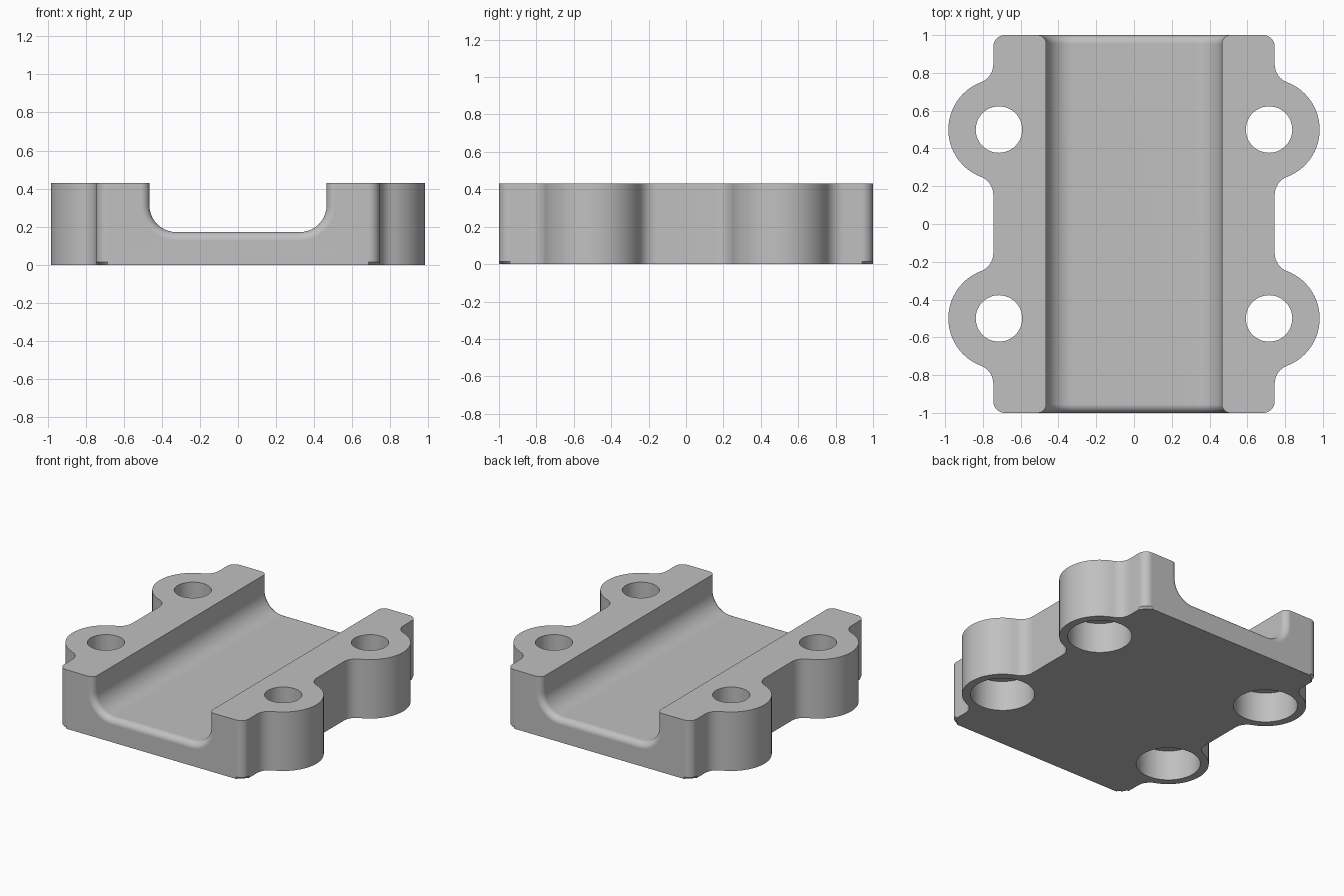
import bpy, bmesh, math

cube = bpy.data.objects.get("Cube")
if cube:
    bpy.data.objects.remove(cube, do_unlink=True)

HEIGHT, SIDE, END = 0.43, 0.745, 1.0
EAR_X, EAR_Y, EAR_R, BLEND = 0.715, 0.5, 0.268, 0.1
CORNER, EDGE = 0.06, 0.045

metal = bpy.data.materials.new("plain_grey")
metal.use_nodes = True
grey = (0.53, 0.53, 0.53, 1)
metal.diffuse_color = grey
metal.node_tree.nodes["Principled BSDF"].inputs["Base Color"].default_value = grey


def arc(cx, cy, r, start, end, steps):
    angles = [start + (end - start) * i / steps for i in range(steps + 1)]
    return [(cx + r * math.cos(a), cy + r * math.sin(a)) for a in angles]


def make_object(name, bm):
    bmesh.ops.recalc_face_normals(bm, faces=bm.faces)
    mesh = bpy.data.meshes.new(name)
    bm.to_mesh(mesh)
    bm.free()
    mesh.materials.append(metal)
    obj = bpy.data.objects.new(name, mesh)
    bpy.context.collection.objects.link(obj)
    return obj


def loft(rings):
    bm = bmesh.new()
    loops = [[bm.verts.new(p) for p in ring] for ring in rings]
    for a, b in zip(loops, loops[1:]):
        for i in range(len(a)):
            j = (i + 1) % len(a)
            bm.faces.new((a[i], a[j], b[j], b[i]))
    bm.faces.new(loops[0])
    bm.faces.new(loops[-1])
    return bm


def cut(target, cutter):
    mod = target.modifiers.new("cut", "BOOLEAN")
    mod.operation, mod.solver, mod.object = "DIFFERENCE", "EXACT", cutter
    bpy.ops.object.select_all(action="DESELECT")
    target.select_set(True)
    bpy.context.view_layer.objects.active = target
    bpy.ops.object.modifier_apply(modifier=mod.name)
    bpy.data.objects.remove(cutter, do_unlink=True)


# Outline quarter: concave blend, round ear, concave blend, rounded corner
dx = SIDE + BLEND - EAR_X
dy = math.sqrt((EAR_R + BLEND) ** 2 - dx ** 2)
phi = math.atan2(dy, dx)
quarter = arc(SIDE + BLEND, EAR_Y - dy, BLEND, math.pi, math.pi - phi, 8)
quarter += arc(EAR_X, EAR_Y, EAR_R, -phi, phi, 28)[1:]
quarter += arc(SIDE + BLEND, EAR_Y + dy, BLEND, math.pi + phi, math.pi, 8)[1:]
quarter += arc(SIDE - CORNER, END - CORNER, CORNER, 0, math.pi / 2, 8)
outline = (quarter + [(-x, y) for x, y in reversed(quarter)]
           + [(-x, -y) for x, y in quarter] + [(x, -y) for x, y in reversed(quarter)])

# Body with a narrow chamfer around its underside
bm = loft([[(x, y, z) for x, y in outline] for z in (0, HEIGHT)])
rim = [e for e in bm.edges if all(v.co.z < 0.001 for v in e.verts)]
bmesh.ops.bevel(bm, geom=rim, offset=0.015, segments=1, affect="EDGES")
body = make_object("mounting_block", bm)


# Channel with round inner corners, flared at both ends to round its lip
def channel_ring(y, grow):
    half, floor, r = 0.465 + grow, 0.172 - grow, 0.14 + grow
    side = arc(half - r, floor + r, r, -math.pi / 2, 0, 10) + [(half, 0.6)]
    return [(x, y, z) for x, z in side] + [(-x, y, z) for x, z in reversed(side)]


flare = [(END - EDGE + EDGE * math.sin(a), EDGE * (1 - math.cos(a)))
         for a in [math.pi / 2 * i / 8 for i in range(9)]] + [(END + 0.1, EDGE)]
stations = [(-y, g) for y, g in reversed(flare)] + flare
cut(body, make_object("channel_cutter", loft([channel_ring(y, g) for y, g in stations])))


# Bolt holes, stepped wider from below
for sx in (-1, 1):
    for sy in (-1, 1):
        steps = [(0.123, 0.6), (0.123, 0.22), (0.212, 0.22), (0.212, -0.1)]
        rings = [[(x, y, z) for x, y in
                  arc(sx * EAR_X, sy * EAR_Y, r, 0, 2 * math.pi, 48)[:-1]]
                 for r, z in steps]
        cut(body, make_object("bolt_hole_cutter", loft(rings)))

# Smooth curved walls, crisp edges
bpy.ops.object.select_all(action="DESELECT")
body.select_set(True)
bpy.context.view_layer.objects.active = body
bpy.ops.object.shade_smooth_by_angle(angle=math.radians(30))
weighted = body.modifiers.new("even_shading", "WEIGHTED_NORMAL")
weighted.keep_sharp = True
